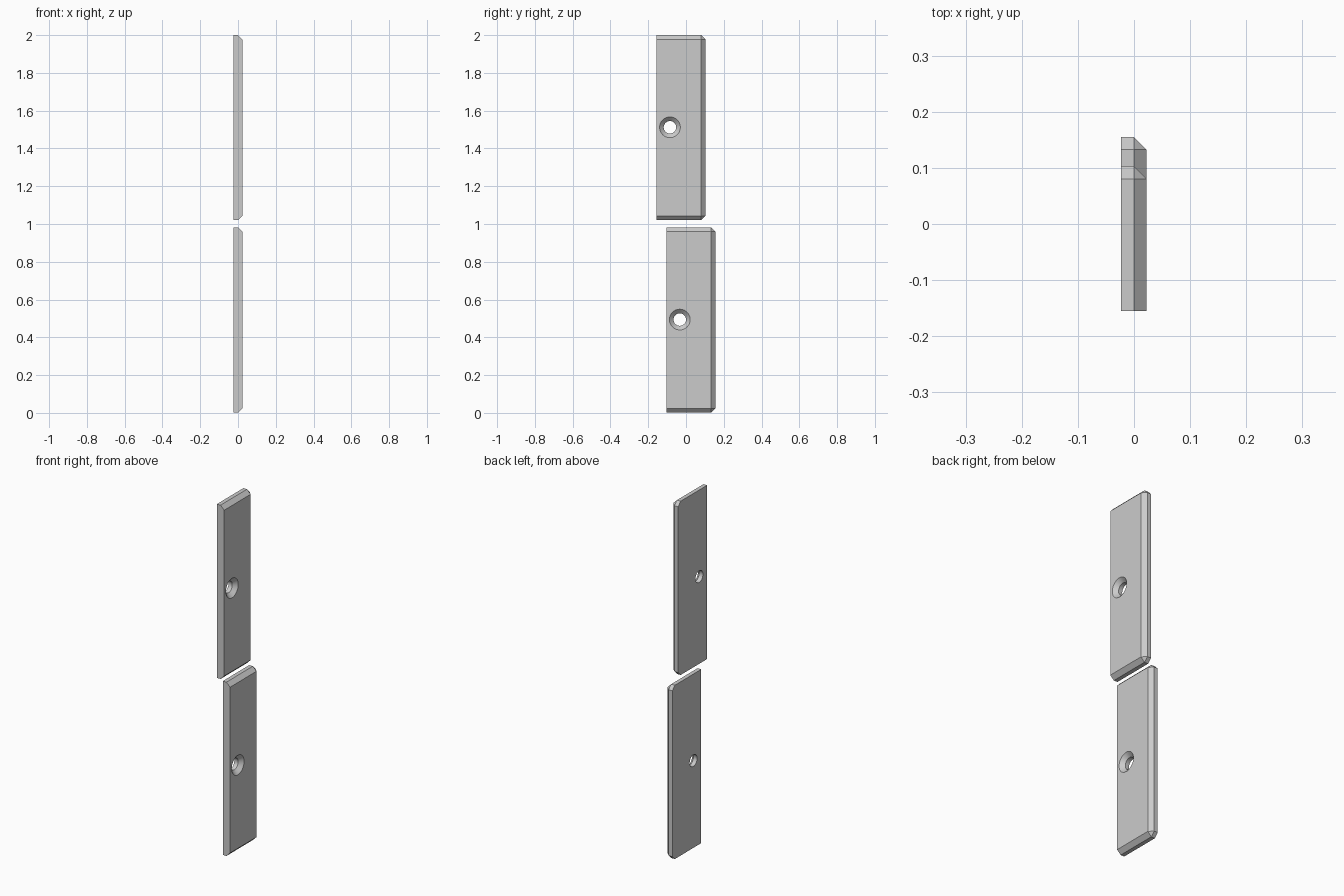
import bpy, bmesh
from math import pi
from mathutils import Matrix

if "Cube" in bpy.data.objects:
    bpy.data.objects.remove(bpy.data.objects["Cube"], do_unlink=True)

BACK, FACE, CUT = -0.023, 0.0225, 0.0225   # plate thickness limits, chamfer size
WIDTH, HEIGHT = 0.258, 0.98

grey = bpy.data.materials.new("plain grey")
grey.use_nodes = True
colour = (0.6, 0.6, 0.6, 1)
grey.diffuse_color = colour
grey.node_tree.nodes["Principled BSDF"].inputs["Base Color"].default_value = colour


def add_object(name, bm):
    bmesh.ops.recalc_face_normals(bm, faces=bm.faces)
    mesh = bpy.data.meshes.new(name)
    bm.to_mesh(mesh)
    bm.free()
    mesh.materials.append(grey)
    obj = bpy.data.objects.new(name, mesh)
    bpy.context.collection.objects.link(obj)
    return obj


def drill(plate, y, z, x0, x1, r0, r1):
    """Cut a round, possibly tapered, hole along x."""
    bm = bmesh.new()
    place = Matrix.Translation(((x0 + x1) / 2, y, z)) @ Matrix.Rotation(pi / 2, 4, "Y")
    bmesh.ops.create_cone(bm, cap_ends=True, segments=48, radius1=r0, radius2=r1,
                          depth=x1 - x0, matrix=place)
    cutter = add_object("hole_cutter", bm)
    cutter.hide_render = True
    mod = plate.modifiers.new("hole", "BOOLEAN")
    mod.operation, mod.solver, mod.object = "DIFFERENCE", "EXACT", cutter
    bpy.context.view_layer.objects.active = plate
    bpy.ops.object.modifier_apply(modifier=mod.name)
    bpy.data.objects.remove(cutter, do_unlink=True)


def strike_plate(name, y0, z0):
    y1, z1 = y0 + WIDTH, z0 + HEIGHT
    # Plate body: clipped rear corners, chamfered top, bottom and rear edges
    outline = [(y0, z0), (y1 - CUT, z0), (y1, z0 + CUT),
               (y1, z1 - CUT), (y1 - CUT, z1), (y0, z1)]
    points = [(x, y, z) for x in (BACK, FACE - CUT) for y, z in outline]
    points += [(FACE, y, z) for y in (y0, y1 - CUT) for z in (z0 + CUT, z1 - CUT)]
    bm = bmesh.new()
    for p in points:
        bm.verts.new(p)
    bmesh.ops.convex_hull(bm, input=bm.verts)
    bmesh.ops.dissolve_limit(bm, angle_limit=0.01, verts=bm.verts, edges=bm.edges)
    plate = add_object(name, bm)

    # Countersunk screw hole
    y, z = y0 + 0.07, z0 + HEIGHT / 2 + 0.002
    drill(plate, y, z, BACK - 0.05, FACE + 0.05, 0.033, 0.033)
    drill(plate, y, z, FACE - 0.022, FACE + 0.011, 0.033, 0.066)

    plate.select_set(True)
    bpy.ops.object.shade_smooth_by_angle(angle=pi / 9)
    plate.select_set(False)


bpy.ops.object.select_all(action="DESELECT")
strike_plate("lower_plate", -0.103, 0.002)
strike_plate("upper_plate", -0.155, 1.02)
